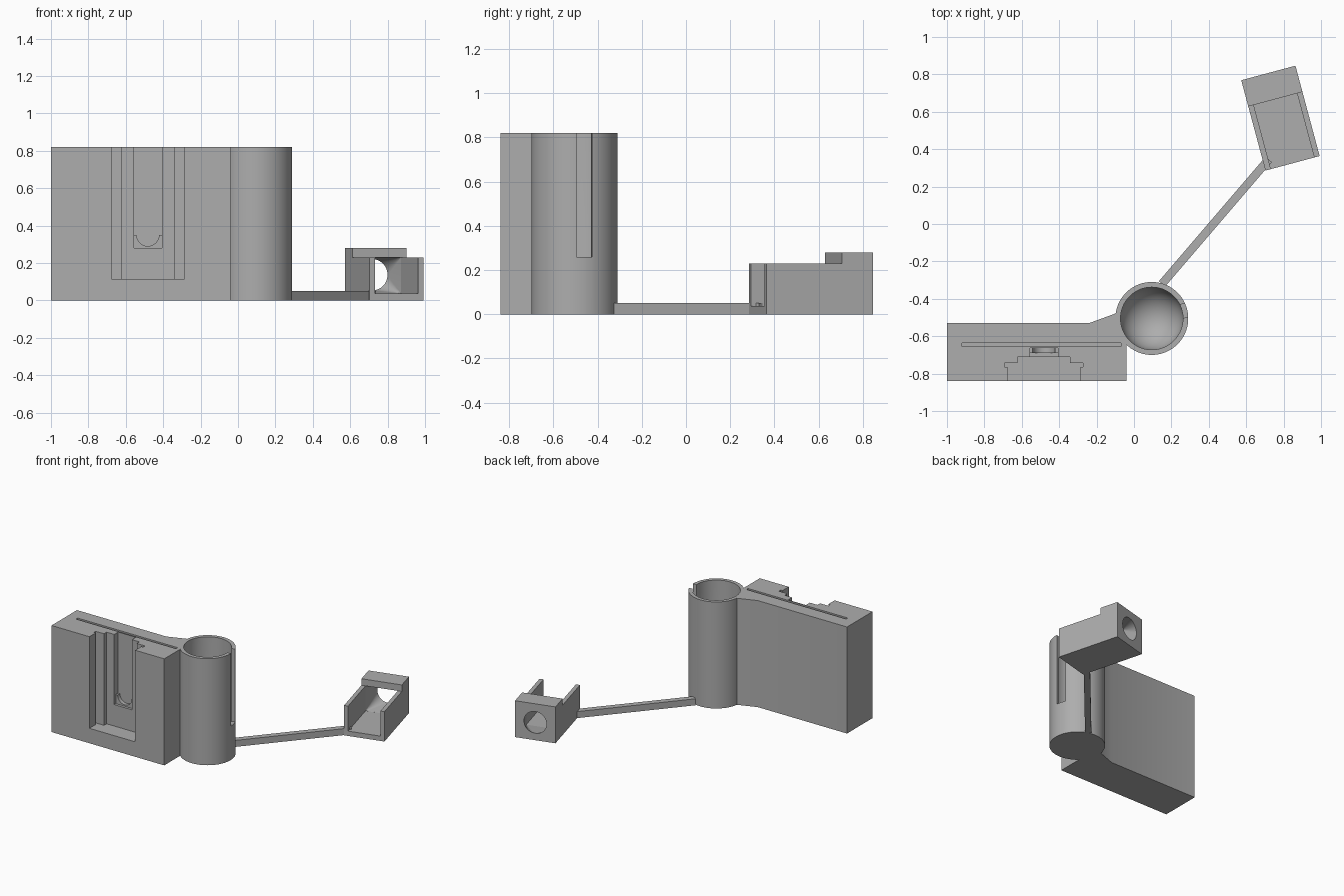
import bpy, bmesh
from math import sin, cos, pi, radians, atan2, hypot
from mathutils import Vector, Matrix

cube = bpy.data.objects.get("Cube")
if cube:
    bpy.data.objects.remove(cube)

gray = bpy.data.materials.new("plain gray")
gray.use_nodes = True
color = (0.42, 0.42, 0.42, 1)
gray.diffuse_color = color
gray.node_tree.nodes["Principled BSDF"].inputs["Base Color"].default_value = color


def finish(name, bm, matrix=None):
    bmesh.ops.recalc_face_normals(bm, faces=bm.faces)
    if matrix:
        bm.transform(matrix)
    mesh = bpy.data.meshes.new(name)
    bm.to_mesh(mesh)
    bm.free()
    mesh.materials.append(gray)
    obj = bpy.data.objects.new(name, mesh)
    bpy.context.collection.objects.link(obj)
    return obj


def prism(name, points, z0, z1, matrix=None):
    """Extrude a plan outline from z0 to z1."""
    bm = bmesh.new()
    face = bm.faces.new([bm.verts.new((x, y, z0)) for x, y in points])
    out = bmesh.ops.extrude_face_region(bm, geom=[face])
    top = [v for v in out["geom"] if isinstance(v, bmesh.types.BMVert)]
    bmesh.ops.translate(bm, verts=top, vec=(0, 0, z1 - z0))
    return finish(name, bm, matrix)


def box(name, x0, x1, y0, y1, z0, z1, matrix=None):
    return prism(name, [(x0, y0), (x1, y0), (x1, y1), (x0, y1)], z0, z1, matrix)


def circle(cx, cy, r, n):
    return [(cx + r * cos(2 * pi * i / n), cy + r * sin(2 * pi * i / n)) for i in range(n)]


def combine(target, other, operation):
    mod = target.modifiers.new(operation.lower(), "BOOLEAN")
    mod.operation = operation
    mod.solver = "EXACT"
    mod.object = other
    bpy.context.view_layer.objects.active = target
    with bpy.context.temp_override(object=target, active_object=target):
        bpy.ops.object.modifier_apply(modifier=mod.name)
    bpy.data.objects.remove(other)


def cut(target, *cutters):
    for c in cutters:
        combine(target, c, "DIFFERENCE")


# Holder block with its neck, joined to the round tube
TX, TY, R, BORE = 0.095, -0.505, 0.195, 0.167
holder = prism("holder_block_and_tube", [
    (-1, -0.84), (-0.04, -0.84), (-0.04, -0.58), (0, TY),
    (-0.03, -0.455), (-0.098, -0.478), (-0.24, -0.53), (-1, -0.53)], 0, 0.82)
combine(holder, prism("tube", circle(TX, TY, R, 72), 0, 0.82), "UNION")

# Round-bottomed bore, spun from a half profile
bm = bmesh.new()
profile = [(0, 0.9), (BORE, 0.9)]
profile += [(BORE * cos(i * pi / 24), 0.2 - BORE * sin(i * pi / 24)) for i in range(12)]
profile.append((0, 0.2 - BORE))
verts = [bm.verts.new((x, 0, z)) for x, z in profile]
edges = [bm.edges.new(pair) for pair in zip(verts, verts[1:])]
bmesh.ops.spin(bm, geom=verts + edges, axis=(0, 0, 1), cent=(0, 0, 0),
               angle=2 * pi, steps=72, use_duplicate=False)
bmesh.ops.remove_doubles(bm, verts=bm.verts, dist=0.0005)
bore = finish("bore_cutter", bm, Matrix.Translation((TX, TY, 0)))

# Side slit in the tube wall
turn = Matrix.Translation((TX, TY, 0)) @ Matrix.Rotation(radians(13.5), 4, "Z")
side_slit = box("side_slit_cutter", 0.08, 0.3, -0.037, 0.037, 0.26, 0.9, turn)

# Stepped front channel, card slit and inner pocket
MID = -0.482
channel = prism("channel_cutter", [(MID + s * x, y) for s, row in (
    (-1, [(0.195, -0.9), (0.195, -0.765), (0.21, -0.765), (0.21, -0.742),
          (0.14, -0.742), (0.14, -0.71)]),
    (1, [(0.14, -0.71), (0.14, -0.742), (0.21, -0.742), (0.21, -0.765),
         (0.195, -0.765), (0.195, -0.9)])) for x, y in row], 0.115, 0.9)
card_slit = box("card_slit_cutter", -0.92, -0.07, -0.655, -0.635, 0.1, 0.9)
pocket = box("pocket_cutter", MID - 0.075, MID + 0.075, -0.72, -0.69, 0.28, 0.9)
deep_pocket = box("deep_pocket_cutter", MID - 0.075, MID + 0.075, -0.70, -0.662, 0.35, 0.9)
lay = Matrix.Translation((MID, -0.662, 0.35)) @ Matrix.Rotation(pi / 2, 4, "X")
cradle = prism("cradle_cutter", circle(0, 0, 0.06, 32), 0, 0.04, lay)
cut(holder, bore, side_slit, channel, card_slit, pocket, deep_pocket, cradle)

# Thin connecting arm along the floor
a, b = Vector((0.15, -0.32, 0)), Vector((0.72, 0.345, 0))
d = b - a
place = Matrix.Translation(a) @ Matrix.Rotation(atan2(d.y, d.x), 4, "Z")
arm = box("connecting_arm", 0, hypot(d.x, d.y), -0.022, 0.022, 0, 0.05, place)

# Open-topped end clip with a raised bridge
clip_at = Matrix.Translation((0.783, 0.566, 0)) @ Matrix.Rotation(radians(15), 4, "Z")
W, L, STEP = 0.15, 0.25, 0.105
bm = bmesh.new()
side = [(-L, 0), (L, 0), (L, 0.28), (STEP, 0.28), (STEP, 0.23), (-L, 0.23)]
face = bm.faces.new([bm.verts.new((-W, y, z)) for y, z in side])
out = bmesh.ops.extrude_face_region(bm, geom=[face])
bmesh.ops.translate(bm, vec=(2 * W, 0, 0),
                    verts=[v for v in out["geom"] if isinstance(v, bmesh.types.BMVert)])
clip = finish("end_clip", bm, clip_at)
tray = box("tray_cutter", -0.12, 0.12, -0.3, STEP, 0.037, 0.3, clip_at)

# Funnel from the square tray to the round rear hole
bm = bmesh.new()
for x in (-0.12, 0.12):
    for z in (0.037, 0.23):
        bm.verts.new((x, STEP - 0.002, z))
for x, z in circle(0, 0.137, 0.083, 40):
    bm.verts.new((x, L + 0.002, z))
bmesh.ops.convex_hull(bm, input=bm.verts)
funnel = finish("funnel_cutter", bm, clip_at)
cut(clip, tray, funnel)

# Smooth the round walls, keep the edges sharp
for obj in (holder, arm, clip):
    bpy.ops.object.select_all(action="DESELECT")
    obj.select_set(True)
    bpy.context.view_layer.objects.active = obj
    bpy.ops.object.shade_smooth_by_angle(angle=radians(25))
